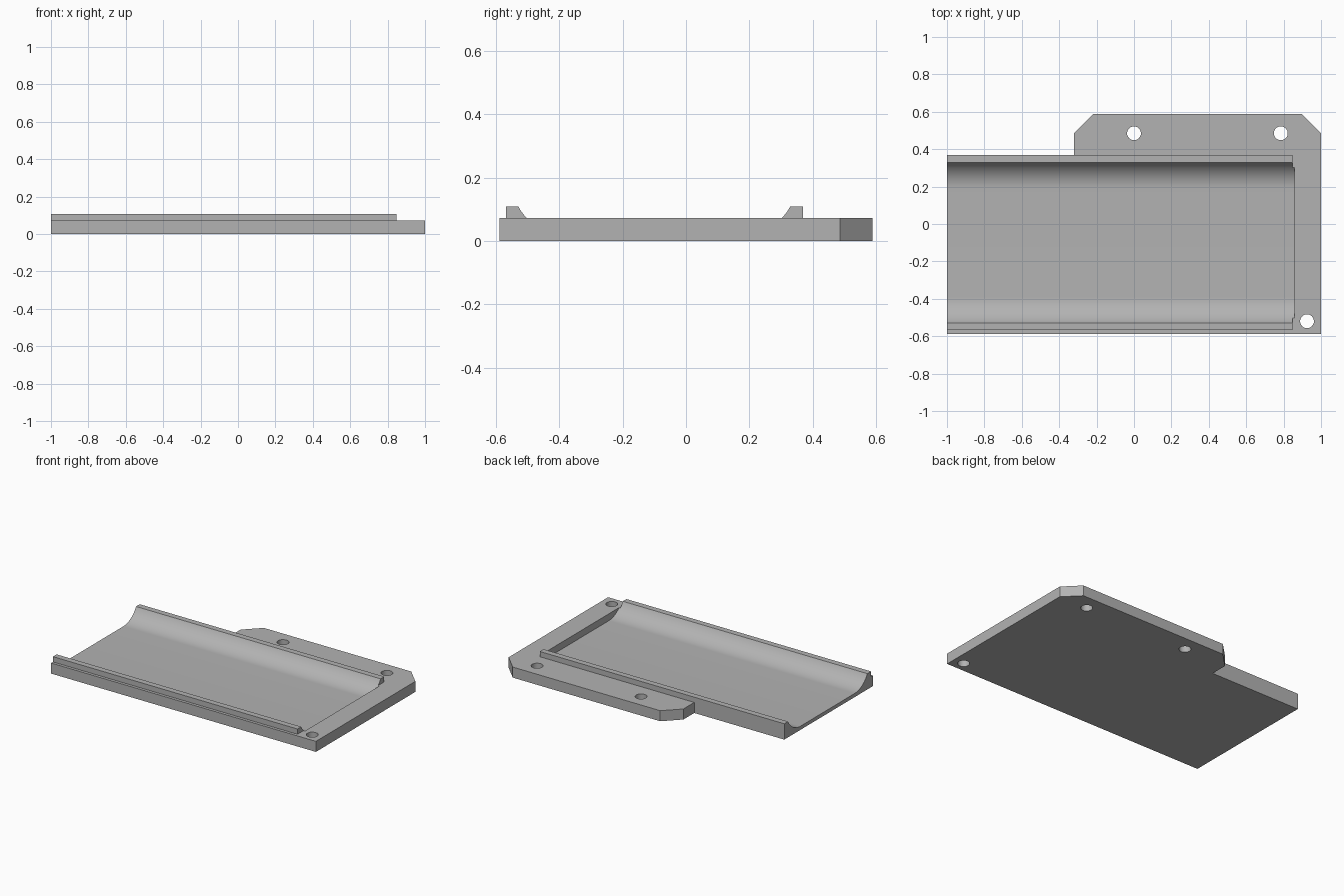
import bpy
import bmesh
import math

cube = bpy.data.objects.get("Cube")
if cube:
    bpy.data.objects.remove(cube, do_unlink=True)

PLATE_TOP, RAIL_TOP, FLOOR = 0.072, 0.108, 0.025
CHANNEL_Y, HALF_WIDTH = -0.1, 0.428      # channel centre line and half opening
RAIL_END, CHANNEL_END = 0.847, 0.857

grey = bpy.data.materials.new("plain grey")
grey.use_nodes = True
colour = (0.45, 0.45, 0.45, 1)
grey.diffuse_color = colour
grey.node_tree.nodes["Principled BSDF"].inputs["Base Color"].default_value = colour


def prism(name, outline, direction):
    """Extrude a closed 3D outline into a solid."""
    bm = bmesh.new()
    face = bm.faces.new([bm.verts.new(p) for p in outline])
    new = bmesh.ops.extrude_face_region(bm, geom=[face])["geom"]
    verts = [v for v in new if isinstance(v, bmesh.types.BMVert)]
    bmesh.ops.translate(bm, verts=verts, vec=direction)
    bmesh.ops.recalc_face_normals(bm, faces=bm.faces)
    mesh = bpy.data.meshes.new(name)
    bm.to_mesh(mesh)
    bm.free()
    mesh.materials.append(grey)
    obj = bpy.data.objects.new(name, mesh)
    bpy.context.collection.objects.link(obj)
    return obj


def cut(obj, cutters):
    bpy.ops.object.select_all(action="DESELECT")
    obj.select_set(True)
    bpy.context.view_layer.objects.active = obj
    for cutter in cutters:
        mod = obj.modifiers.new("cut", "BOOLEAN")
        mod.operation = "DIFFERENCE"
        mod.solver = "EXACT"
        mod.object = cutter
        bpy.ops.object.modifier_apply(modifier=mod.name)
    bpy.ops.object.shade_smooth_by_angle(angle=math.radians(25))


# Base plate with the chamfered mounting flange at the back
plate_outline = [(-1, -0.588), (1, -0.588), (1, 0.485), (0.897, 0.588),
                 (-0.217, 0.588), (-0.32, 0.485), (-0.32, 0.368), (-1, 0.368)]
plate = prism("base_plate", [(x, y, 0) for x, y in plate_outline], (0, 0, PLATE_TOP))

# Two rails along the channel edges
rails = []
for name, side in (("front_rail", -1), ("back_rail", 1)):
    inner, outer = CHANNEL_Y + side * 0.38, CHANNEL_Y + side * 0.468
    rails.append(prism(name, [(-1, inner, PLATE_TOP), (-1, outer, PLATE_TOP),
                              (-1, outer, RAIL_TOP), (-1, inner, RAIL_TOP)],
                       (RAIL_END + 1, 0, 0)))

# Channel cutter: flat floor with a rounded cove up each side
sweep = math.radians(62)
radius = (RAIL_TOP - FLOOR) / (1 - math.cos(sweep))
floor_half = HALF_WIDTH - radius * math.sin(sweep)
cove = [(floor_half + radius * math.sin(a), FLOOR + radius * (1 - math.cos(a)))
        for a in (sweep * i / 16 for i in range(18))]
cove.append((cove[-1][0], 0.2))
section = cove + [(-y, z) for y, z in reversed(cove)]
channel = prism("channel_cutter", [(-1.1, CHANNEL_Y + y, z) for y, z in section],
                (CHANNEL_END + 1.1, 0, 0))

# Screw hole cutters
holes = []
for x, y in ((0, 0.485), (0.785, 0.485), (0.925, -0.52)):
    ring = [(x + 0.037 * math.cos(a), y + 0.037 * math.sin(a), -0.1)
            for a in (math.tau * i / 32 for i in range(32))]
    holes.append(prism("screw_hole_cutter", ring, (0, 0, 0.3)))

cut(plate, [channel] + holes)
for rail in rails:
    cut(rail, [channel])
for cutter in [channel] + holes:
    bpy.data.objects.remove(cutter, do_unlink=True)
